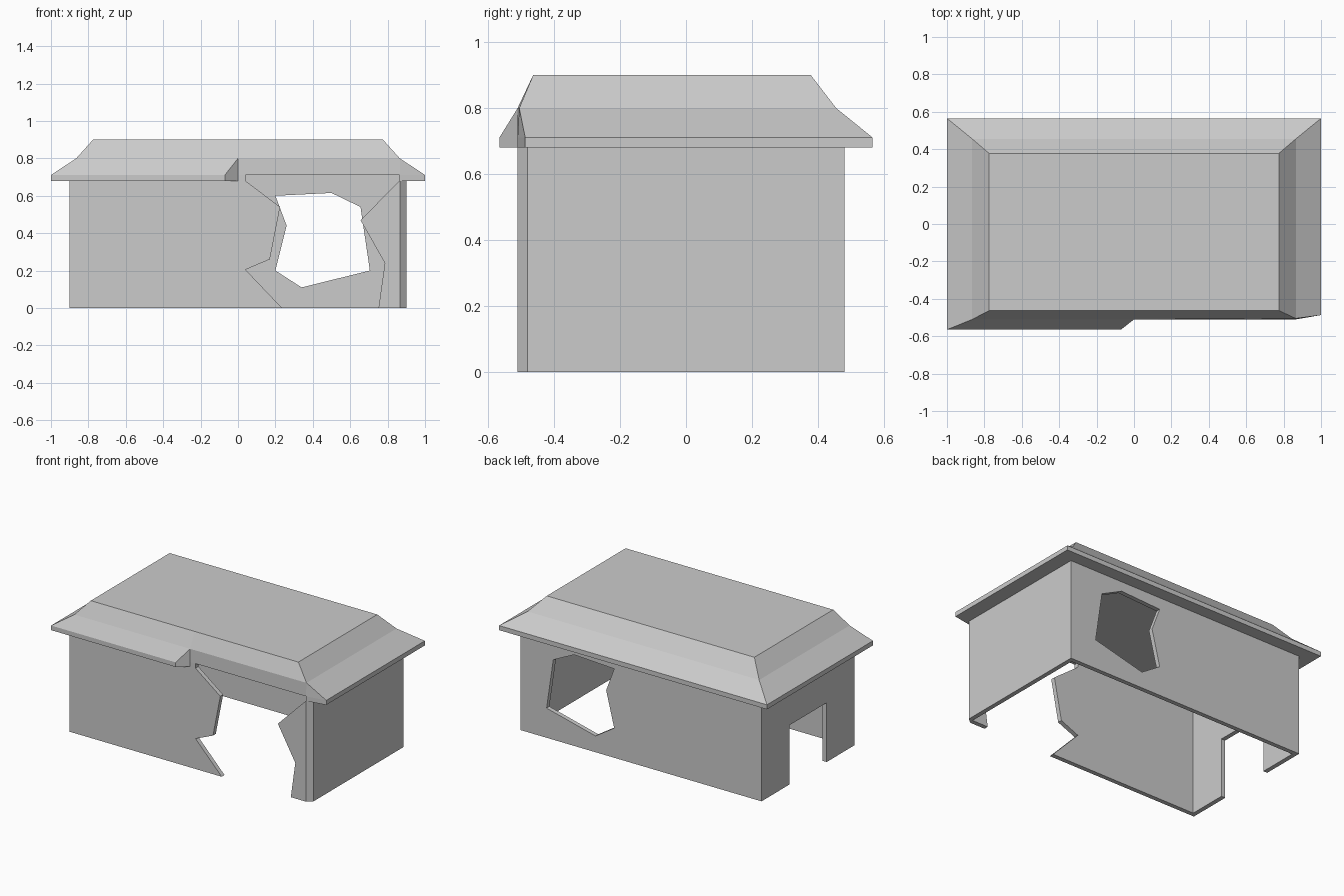
import bpy, bmesh

if "Cube" in bpy.data.objects:
    bpy.data.objects.remove(bpy.data.objects["Cube"])


def loft(name, rings):
    """Solid lofted through closed rings with equal point counts."""
    bm = bmesh.new()
    rows = [[bm.verts.new(p) for p in ring] for ring in rings]
    n = len(rows[0])
    for a, b in zip(rows, rows[1:]):
        for i in range(n):
            j = (i + 1) % n
            bm.faces.new((a[i], a[j], b[j], b[i]))
    bm.faces.new(rows[0][::-1])
    bm.faces.new(rows[-1])
    bmesh.ops.remove_doubles(bm, verts=bm.verts, dist=0.0005)
    bmesh.ops.recalc_face_normals(bm, faces=bm.faces)
    mesh = bpy.data.meshes.new(name)
    bm.to_mesh(mesh)
    bm.free()
    obj = bpy.data.objects.new(name, mesh)
    bpy.context.collection.objects.link(obj)
    return obj


def level(outline, z):
    return [(x, y, z) for x, y in outline]


def box(name, x0, x1, y0, y1, z0, z1):
    o = [(x0, y0), (x1, y0), (x1, y1), (x0, y1)]
    return loft(name, [level(o, z0), level(o, z1)])


def wall_prism(name, outline, y0, y1):
    return loft(name, [[(x, y, z) for x, z in outline] for y in (y0, y1)])


def cut(obj, cutter):
    cutter.hide_render = True
    cutter.hide_viewport = True
    m = obj.modifiers.new(cutter.name, 'BOOLEAN')
    m.operation = 'DIFFERENCE'
    m.solver = 'EXACT'
    m.object = cutter


# Wall shell with the chipped front right corner
outer = [(-.9, -.51), (.865, -.51), (.9, -.48), (.9, .48), (-.9, .48)]
walls = loft("walls", [level(outer, 0), level(outer, .68)])

# Flared roof: eave band, lower slope, upper slope, flat top
eave = [(-1, -.565), (-.07, -.565), (0, -.51), (.865, -.51),
        (1, -.487), (1, .565), (-1, .565)]
middle = [(-.865, -.51), (0, -.51), (0, -.51), (.865, -.505),
          (.865, -.505), (.865, .455), (-.865, .455)]
top = [(-.775, -.463), (0, -.463), (0, -.463), (.775, -.463),
       (.775, -.463), (.775, .378), (-.775, .378)]
roof = loft("roof", [level(eave, .68), level(eave, .711),
                     level(middle, .80), level(top, .90)])

# Hollow interior, open at the bottom and slightly recessed into the roof
room = box("room_cutter", -.87, .87, -.48, .45, -.1, .711)
cut(walls, room)
cut(roof, room)

# Jagged breach in the front wall
breach = wall_prism("breach_cutter", [
    (.04, .711), (.04, .68), (.225, .54), (.17, .26), (.04, .205),
    (.245, -.01), (.75, -.01), (.785, .24), (.655, .47),
    (.864, .68), (.864, .711)], -.7, -.4)
cut(walls, breach)
cut(roof, breach)

# Jagged hole in the back wall
hole = wall_prism("back_hole_cutter", [
    (.655, .54), (.5, .615), (.2, .6), (.26, .44),
    (.2, .2), (.34, .11), (.705, .2)], .4, .6)
cut(walls, hole)

# Doorway in the left wall
cut(walls, box("doorway_cutter", -1, -.8, -.215, .18, -.1, .4))
